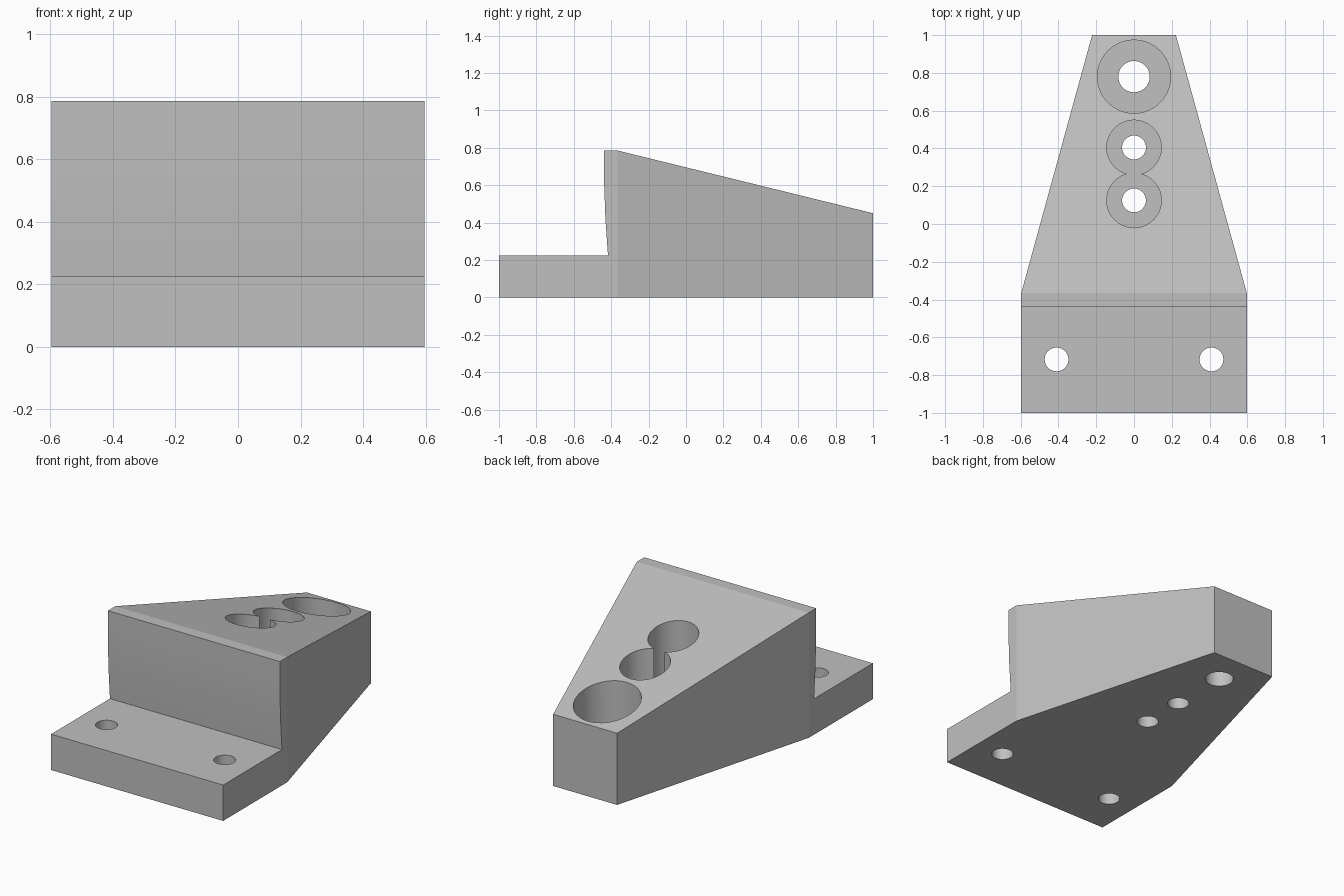
import bpy
import bmesh
import math
from mathutils import Vector

if "Cube" in bpy.data.objects:
    bpy.data.objects.remove(bpy.data.objects["Cube"], do_unlink=True)

# One plain grey for the whole part
grey = bpy.data.materials.new("plain_grey")
grey.use_nodes = True
grey.diffuse_color = (0.53, 0.53, 0.53, 1)
grey.node_tree.nodes["Principled BSDF"].inputs["Base Color"].default_value = grey.diffuse_color


def prism(name, points, sweep):
    """Sweep a closed outline along a vector into a solid."""
    bm = bmesh.new()
    face = bm.faces.new([bm.verts.new(p) for p in points])
    swept = bmesh.ops.extrude_face_region(bm, geom=[face])["geom"]
    moved = [v for v in swept if isinstance(v, bmesh.types.BMVert)]
    bmesh.ops.translate(bm, verts=moved, vec=Vector(sweep))
    bmesh.ops.recalc_face_normals(bm, faces=bm.faces)
    mesh = bpy.data.meshes.new(name)
    bm.to_mesh(mesh)
    bm.free()
    mesh.materials.append(grey)
    obj = bpy.data.objects.new(name, mesh)
    bpy.context.collection.objects.link(obj)
    return obj


def combine(target, tool, operation):
    """Apply a boolean and discard the helper."""
    mod = target.modifiers.new(tool.name, "BOOLEAN")
    mod.operation = operation
    mod.solver = "EXACT"
    mod.object = tool
    bpy.context.view_layer.objects.active = target
    bpy.ops.object.modifier_apply(modifier=mod.name)
    bpy.data.objects.remove(tool, do_unlink=True)


def drill(target, x, y, radius, bottom):
    """Cut a vertical round hole from the top down to a given height."""
    sides = 40
    ring = [(x + radius * math.sin(math.tau * i / sides),
             y + radius * math.cos(math.tau * i / sides), bottom) for i in range(sides)]
    combine(target, prism("hole_cutter", ring, (0, 0, 1.5)), "DIFFERENCE")


# Side profile: flat flange, slightly leaning front wall, sloping top
flange_top = 0.225
profile = [(-1, 0), (1, 0), (1, 0.45), (-0.365, 0.785), (-0.438, 0.785),
           (-0.438, 0.62), (-0.431, 0.42), (-0.417, flange_top), (-1, flange_top)]
block = prism("tapered_mounting_block", [(-0.8, y, z) for y, z in profile], (1.6, 0, 0))

# Plan outline: straight flange, then a taper toward the back
half = [(0.597, -1.2), (0.597, -0.365), (0.167, 1.2)]
outline = half + [(-x, y) for x, y in reversed(half)]
combine(block, prism("plan_outline", [(x, y, -0.5) for x, y in outline], (0, 0, 2)), "INTERSECT")

# Counterbored holes along the centre line
for y, bore, hole in [(0.78, 0.194, 0.083), (0.405, 0.145, 0.063), (0.125, 0.145, 0.063)]:
    drill(block, 0, y, bore, flange_top)
    drill(block, 0, y, hole, -0.5)

# Flange screw holes
for side in (-1, 1):
    drill(block, side * 0.41, -0.717, 0.063, -0.5)

# Smooth the round walls and keep the bends crisp
bpy.ops.object.select_all(action="DESELECT")
block.select_set(True)
bpy.context.view_layer.objects.active = block
bpy.ops.object.shade_smooth_by_angle(angle=math.radians(12))
